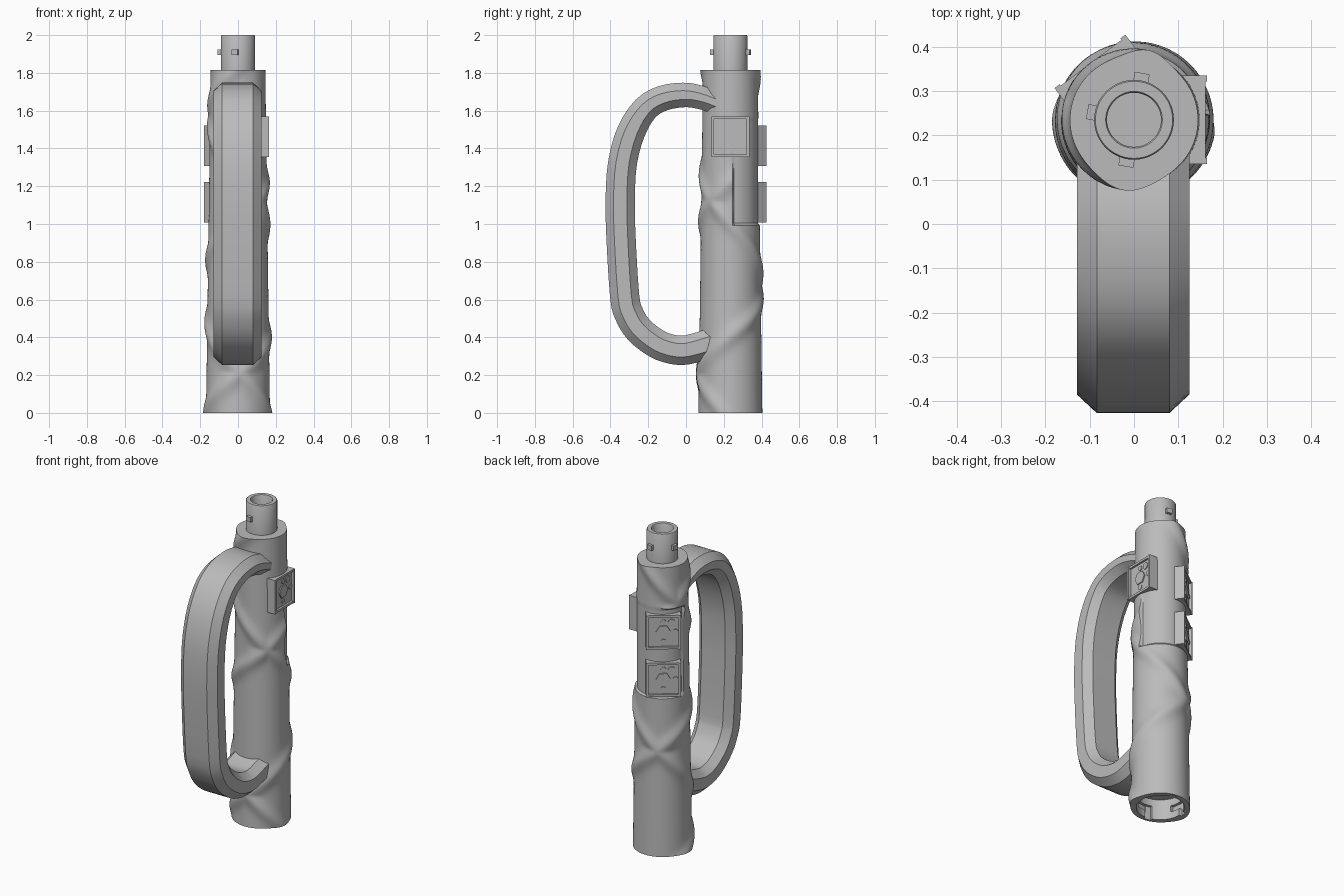
import bpy, bmesh
from math import sin, cos, pi, radians, exp, degrees, atan2
from mathutils import Matrix, Vector

if "Cube" in bpy.data.objects:
    bpy.data.objects.remove(bpy.data.objects["Cube"])

grey = bpy.data.materials.new("plain_grey")
grey.use_nodes = True
grey.diffuse_color = (0.5, 0.5, 0.5, 1)
grey.node_tree.nodes["Principled BSDF"].inputs["Base Color"].default_value = (0.5, 0.5, 0.5, 1)

AXIS = Matrix.Translation((0, 0.235, 0))   # centre line of the barrel


def finish(bm, name):
    bmesh.ops.recalc_face_normals(bm, faces=bm.faces)
    me = bpy.data.meshes.new(name)
    bm.to_mesh(me)
    bm.free()
    me.materials.append(grey)
    ob = bpy.data.objects.new(name, me)
    bpy.context.collection.objects.link(ob)
    return ob


def smooth(ob, angle=35):
    bpy.ops.object.select_all(action='DESELECT')
    ob.select_set(True)
    bpy.context.view_layer.objects.active = ob
    bpy.ops.object.shade_smooth_by_angle(angle=radians(angle))


def skin(rings, name):
    """Join closed rings of points and cap both ends."""
    bm = bmesh.new()
    loops = [[bm.verts.new(p) for p in ring] for ring in rings]
    n = len(loops[0])
    for a, b in zip(loops, loops[1:]):
        for i in range(n):
            j = (i + 1) % n
            bm.faces.new((a[i], a[j], b[j], b[i]))
    bm.faces.new(loops[0])
    bm.faces.new(loops[-1])
    return finish(bm, name)


def circle(radius, z, n=96):
    """Ring about the barrel axis; radius may depend on angle and height."""
    ring = []
    for i in range(n):
        a = 2 * pi * i / n
        r = radius(a, z) if callable(radius) else radius
        ring.append(AXIS @ Vector((r * cos(a), r * sin(a), z)))
    return ring


def box(bm, lo, hi, mat):
    lo, hi = Vector(lo), Vector(hi)
    size = Matrix.Diagonal((*(hi - lo), 1))
    bmesh.ops.create_cube(bm, size=1, matrix=mat @ Matrix.Translation((lo + hi) / 2) @ size)


def disc(bm, x, y, z, r, depth, mat, sides=20):
    m = mat @ Matrix.Translation((x, y, z)) @ Matrix.Rotation(pi / 2, 4, 'Y')
    bmesh.ops.create_cone(bm, cap_ends=True, segments=sides, radius1=r, radius2=r,
                          depth=depth, matrix=m)


# Barrel: tapered, with two opposite spiral ridges
def ridge(a, z, start, pitch, hand):
    turn = hand * (degrees(a) + 90) / 360
    gap = (z - start) / pitch - turn
    gap -= round(gap)
    return exp(-(gap * pitch / 0.055) ** 2)


def barrel_radius(a, z):
    base = 0.169 - 0.0135 * z
    if 1.0 < z < 1.55 and sin(a) > 0.08:      # plain area behind the trays
        return min(base, 0.146)
    bump = max(ridge(a, z, 0.2, 0.816, 1), ridge(a, z, 0.22, 1.04, -1))
    return base + 0.016 * bump


TOP = 1.815
STEPS = 150
rings = [circle(0.138, 0.13), circle(0.138, 0)]
rings += [circle(barrel_radius, TOP * k / STEPS) for k in range(STEPS + 1)]
barrel = skin(rings, "barrel")

# Locking slots inside the bottom socket
bm = bmesh.new()
for deg in (80, 170, 260):
    m = AXIS @ Matrix.Rotation(radians(deg), 4, 'Z')
    box(bm, (0.12, -0.022, -0.02), (0.154, 0.022, 0.085), m)
cutter_a = finish(bm, "slot_entry_cutter")
bm = bmesh.new()
for deg in (98, 188, 278):
    m = AXIS @ Matrix.Rotation(radians(deg), 4, 'Z')
    box(bm, (0.12, -0.04, 0.045), (0.154, 0.04, 0.084), m)
cutter_b = finish(bm, "slot_turn_cutter")
bpy.context.view_layer.objects.active = barrel
for cutter in (cutter_a, cutter_b):
    mod = barrel.modifiers.new("slot", 'BOOLEAN')
    mod.operation = 'DIFFERENCE'
    mod.solver = 'EXACT'
    mod.object = cutter
    bpy.ops.object.modifier_apply(modifier=mod.name)
    bpy.data.objects.remove(cutter)
smooth(barrel)

# Hollow connector on top, with three locking lugs
connector = skin([circle(0.09, TOP - 0.02, 48), circle(0.09, 1.995, 48), circle(0.087, 2.0, 48),
                  circle(0.064, 2.0, 48), circle(0.061, 1.995, 48), circle(0.061, 1.85, 48)],
                 "connector")
smooth(connector)
bm = bmesh.new()
for deg in (80, 170, 260):
    m = AXIS @ Matrix.Rotation(radians(deg), 4, 'Z')
    box(bm, (0.08, -0.017, 1.895), (0.107, 0.017, 1.925), m)
finish(bm, "connector_lugs")

# Handle: chamfered section swept along a D-shaped path (y, z, thickness)
path = [(0.22, 1.60, .12), (0.16, 1.64, .12), (0.07, 1.672, .125), (-0.015, 1.683, .13),
        (-0.125, 1.665, .135), (-0.215, 1.61, .14), (-0.29, 1.49, .15), (-0.335, 1.33, .153),
        (-0.348, 1.15, .155), (-0.345, 0.95, .155), (-0.325, 0.62, .155), (-0.30, 0.52, .155),
        (-0.25, 0.44, .155), (-0.17, 0.375, .155), (-0.10, 0.343, .155), (-0.02, 0.331, .155),
        (0.06, 0.347, .155), (0.14, 0.372, .155)]
pts = [Vector(p) for p in path]


def spline(p, t):
    a, b, c, d = p
    return (b * 2 + (c - a) * t + (a * 2 - b * 5 + c * 4 - d) * t ** 2
            + (b * 3 - a - c * 3 + d) * t ** 3) / 2


ext = [pts[0]] + pts + [pts[-1]]
line = [spline(ext[i:i + 4], s / 3) for i in range(len(pts) - 1) for s in range(3)] + [pts[-1]]
W, CH = 0.127, 0.045
sections = []
for i, p in enumerate(line):
    d = line[min(i + 1, len(line) - 1)] - line[max(i - 1, 0)]
    ny, nz = Vector((d.y, -d.x)).normalized()
    h = p.z / 2
    quarter = [(W, h - 0.042), (W - CH, h)]
    outline = (quarter + [(-x, o) for x, o in reversed(quarter)]
               + [(-x, -o) for x, o in quarter] + [(x, -o) for x, o in reversed(quarter)])
    sections.append([(x - 0.002, p.x + o * ny, p.y + o * nz) for x, o in outline])
smooth(skin(sections, "handle"), 25)


# Open trays with a hexagonal knob and small screws
def tray(name, deg, z):
    m = AXIS @ Matrix.Rotation(radians(deg), 4, 'Z') @ Matrix.Translation((0, 0, z))
    half, tall, wall, floor, rim = 0.1, 0.107, 0.014, 0.149, 0.165
    bm = bmesh.new()
    box(bm, (0.1, -half, -tall), (floor, half, tall), m)
    for s in (-1, 1):
        y = s * (half - wall / 2)
        box(bm, (0.1, y - wall / 2, -tall), (rim, y + wall / 2, tall), m)
        zz = s * (tall - wall / 2)
        box(bm, (0.1, wall - half, zz - wall / 2), (rim - 0.004, half - wall, zz + wall / 2), m)
    disc(bm, floor, 0, 0, 0.042, 0.014, m, 6)
    for y, dz, r in ((0, 0.062, .015), (0, -0.062, .015), (0.047, 0.058, .02), (0.07, 0, .015)):
        disc(bm, floor, y, dz, r, 0.01, m)
    smooth(finish(bm, name), 30)


tray("right_facing_tray", 0, 1.462)
tray("upper_back_tray", 127, 1.415)
tray("lower_back_tray", 127, 1.115)
